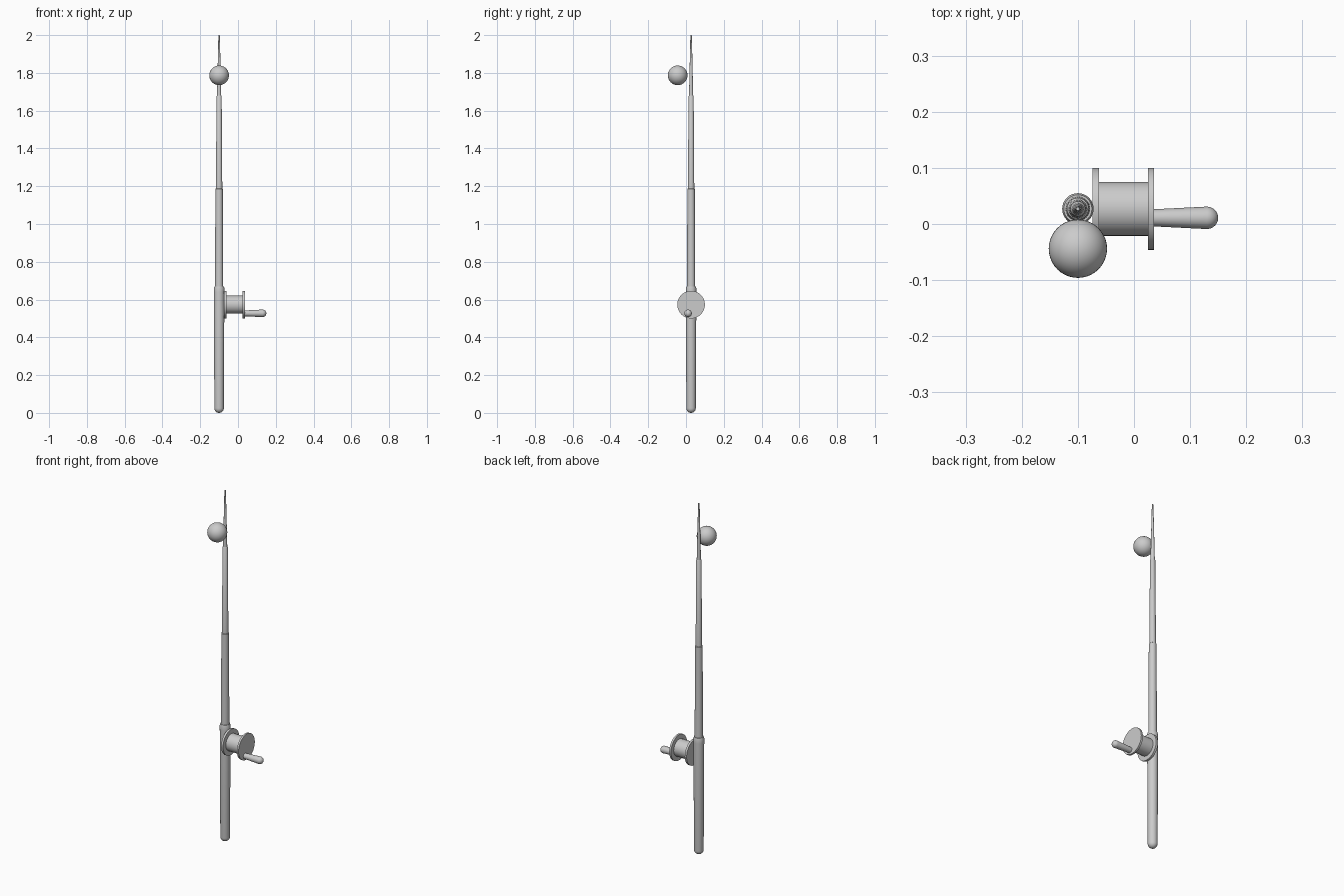
import bpy, bmesh, math
from mathutils import Matrix, Vector

if "Cube" in bpy.data.objects:
    bpy.data.objects.remove(bpy.data.objects["Cube"])

def lathe(name, profile, loc, axis='Z', n=32):
    """Revolve (radius, height) points about an axis through loc."""
    bm = bmesh.new()
    vs = [bm.verts.new((r, 0, h)) for r, h in profile]
    es = [bm.edges.new(p) for p in zip(vs, vs[1:])]
    bmesh.ops.spin(bm, geom=vs + es, axis=(0, 0, 1), cent=(0, 0, 0),
                   angle=2 * math.pi, steps=n, use_duplicate=False)
    bmesh.ops.remove_doubles(bm, verts=bm.verts, dist=1e-5)
    bmesh.ops.recalc_face_normals(bm, faces=bm.faces)
    if axis == 'X':
        bm.transform(Matrix.Rotation(math.pi / 2, 4, 'Y'))
    bm.transform(Matrix.Translation(Vector(loc)))
    me = bpy.data.meshes.new(name)
    bm.to_mesh(me)
    bm.free()
    ob = bpy.data.objects.new(name, me)
    bpy.context.collection.objects.link(ob)
    bpy.ops.object.select_all(action='DESELECT')
    ob.select_set(True)
    bpy.context.view_layer.objects.active = ob
    bpy.ops.object.shade_smooth_by_angle(angle=math.radians(35))
    return ob

def round_end(r, h, depth, top, steps=6):
    """Quarter-ellipse cap points, from pole to rim (bottom) or rim to pole (top)."""
    pts = [(r * math.sin(a), h + depth * (math.cos(a) if top else -math.cos(a)))
           for a in (math.pi / 2 * i / steps for i in range(steps + 1))]
    return pts[::-1] if top else pts

PX, PY = -0.1, 0.027   # rod axis
RZ = 0.573             # reel axis height

# Rod: grip and telescoping sections
lathe("grip", round_end(0.025, 0.025, 0.025, False) + [(0.028, 0.64)]
      + [(0.028, 0.66), (0.025, 0.67), (0, 0.67)], (PX, PY, 0))
sections = [("lower_section", 0.65, 1.19, 0.022, 0.0195),
            ("middle_section", 1.17, 1.68, 0.017, 0.0135),
            ("tip_section", 1.66, 2.0, 0.0115, 0.004)]
for name, z0, z1, r0, r1 in sections:
    lathe(name, [(0, z0), (r0, z0), (r1, z1 - 0.004), (r1 * 0.8, z1), (0, z1)],
          (PX, PY, 0))

# Reel: spool with two flanges
lathe("reel_spool", [(0, -0.074), (0.073, -0.074), (0.073, -0.062), (0.048, -0.062),
                     (0.048, 0.025), (0.073, 0.025), (0.073, 0.036), (0, 0.036)],
      (0, PY, RZ), 'X', 48)

# Crank knob, flaring toward a rounded end
lathe("crank_knob", [(0, 0.03), (0.015, 0.03)] + round_end(0.02, 0.13, 0.02, True),
      (0, 0.011, 0.527), 'X')

# Float ball beside the tip
lathe("float_ball", [(0.052 * math.sin(a), -0.052 * math.cos(a))
                     for a in (math.pi * i / 20 for i in range(21))],
      (PX, -0.044, 1.787), 'Z', 40)
